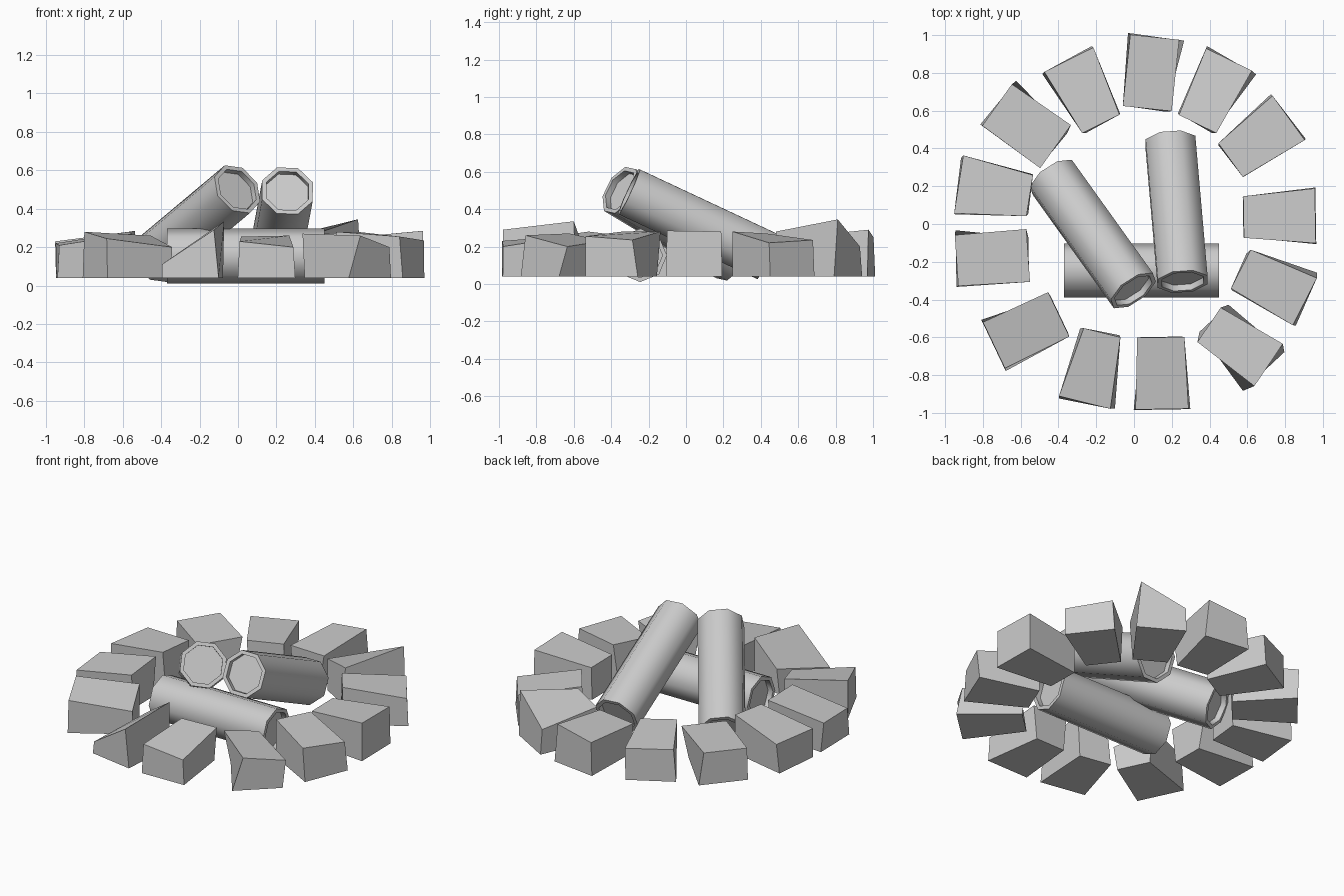
import bpy, bmesh, math
from mathutils import Matrix, Vector

if "Cube" in bpy.data.objects:
    bpy.data.objects.remove(bpy.data.objects["Cube"])


def finish(bm, name, smooth=False):
    bmesh.ops.recalc_face_normals(bm, faces=bm.faces[:])
    me = bpy.data.meshes.new(name)
    bm.to_mesh(me)
    bm.free()
    if smooth:
        for p in me.polygons:
            p.use_smooth = True
        me.set_sharp_from_angle(angle=math.radians(50))
    ob = bpy.data.objects.new(name, me)
    bpy.context.collection.objects.link(ob)
    return ob


# Log: octagonal cylinder with a thin rim and a recessed face at each end
def log(name, centre, yaw, tilt, roll, radius=0.143, length=0.82):
    bm = bmesh.new()
    bmesh.ops.create_cone(bm, cap_ends=True, segments=8, radius1=radius,
                          radius2=radius, depth=length)
    caps = [f for f in bm.faces if len(f.verts) == 8]
    for f in caps:
        n = f.normal.copy()
        bmesh.ops.inset_region(bm, faces=[f], thickness=0.024)
        rim = bmesh.ops.extrude_discrete_faces(bm, faces=[f])["faces"][0]
        bmesh.ops.translate(bm, verts=rim.verts[:], vec=n * -0.035)
    m = (Matrix.Translation(centre)
         @ Matrix.Rotation(math.radians(yaw), 4, 'Z')
         @ Matrix.Rotation(math.radians(90 - tilt), 4, 'Y')
         @ Matrix.Rotation(math.radians(roll), 4, 'Z'))
    bm.transform(m)
    finish(bm, name, True)


log("log_lying", (0.04, -0.245, 0.153), 0, 0, 0)
log("log_leaning_left", (-0.218, -0.053, 0.322), -54.4, 26, 15)
log("log_leaning_right", (0.225, 0.065, 0.32), -85, 25, 20)


# Stone: a rough block, wider outside, with a slanted top over a flat base
def quad(cx, cy, yaw, outer, inner, length, heights):
    a = math.radians(yaw)
    u, v = Vector((math.cos(a), math.sin(a), 0)), Vector((-math.sin(a), math.cos(a), 0))
    corners = ((1, -outer), (1, outer), (-1, inner), (-1, -inner))
    return [Vector((cx, cy, z)) + u * s * length / 2 + v * w / 2
            for (s, w), z in zip(corners, heights)]


# x, y, yaw, outer width, inner width, base twist,
# top heights: outer right, outer left, inner left, inner right
stones = [
    (0.09, 0.80, 84, .26, .26, -2, .29, .25, .24, .25),
    (0.42, 0.70, 64, .27, .22, -4, .345, .20, .25, .28),
    (0.665, 0.45, 36, .29, .22, 2, .22, .235, .27, .28),
    (0.77, 0.04, 1, .29, .22, 0, .285, .28, .25, .25),
    (0.735, -0.325, -27, .28, .23, 5, .255, .235, .28, .28),
    (0.555, -0.64, -34, .27, .22, -13, .26, .20, .23, .27),
    (0.145, -0.79, -89, .28, .25, 0, .23, .20, .26, .255),
    (-0.215, -0.76, -104, .28, .20, 4, .11, .29, .335, .20),
    (-0.57, -0.56, 205.5, .27, .26, 0, .28, .245, .20, .26),
    (-0.75, -0.18, 184, .27, .28, -3, .22, .21, .27, .28),
    (-0.74, 0.18, 171, .31, .22, 3, .23, .23, .28, .285),
    (-0.57, 0.52, 144.5, .27, .28, -4, .25, .24, .25, .26),
    (-0.26, 0.70, 116.5, .29, .22, 3, .24, .25, .27, .26),
]
for i, (x, y, yaw, wo, wi, twist, *h) in enumerate(stones):
    bm = bmesh.new()
    top = [bm.verts.new(p) for p in quad(x, y, yaw, wo, wi, 0.38, h)]
    base = [bm.verts.new(p) for p in
            quad(x, y, yaw + twist, 0.30, 0.21, 0.385, [0.04] * 4)]
    bm.faces.new(top)
    bm.faces.new(base[::-1])
    for k in range(4):
        n = (k + 1) % 4
        bm.faces.new((base[k], base[n], top[n], top[k]))
    finish(bm, f"ring_stone_{i + 1}")
